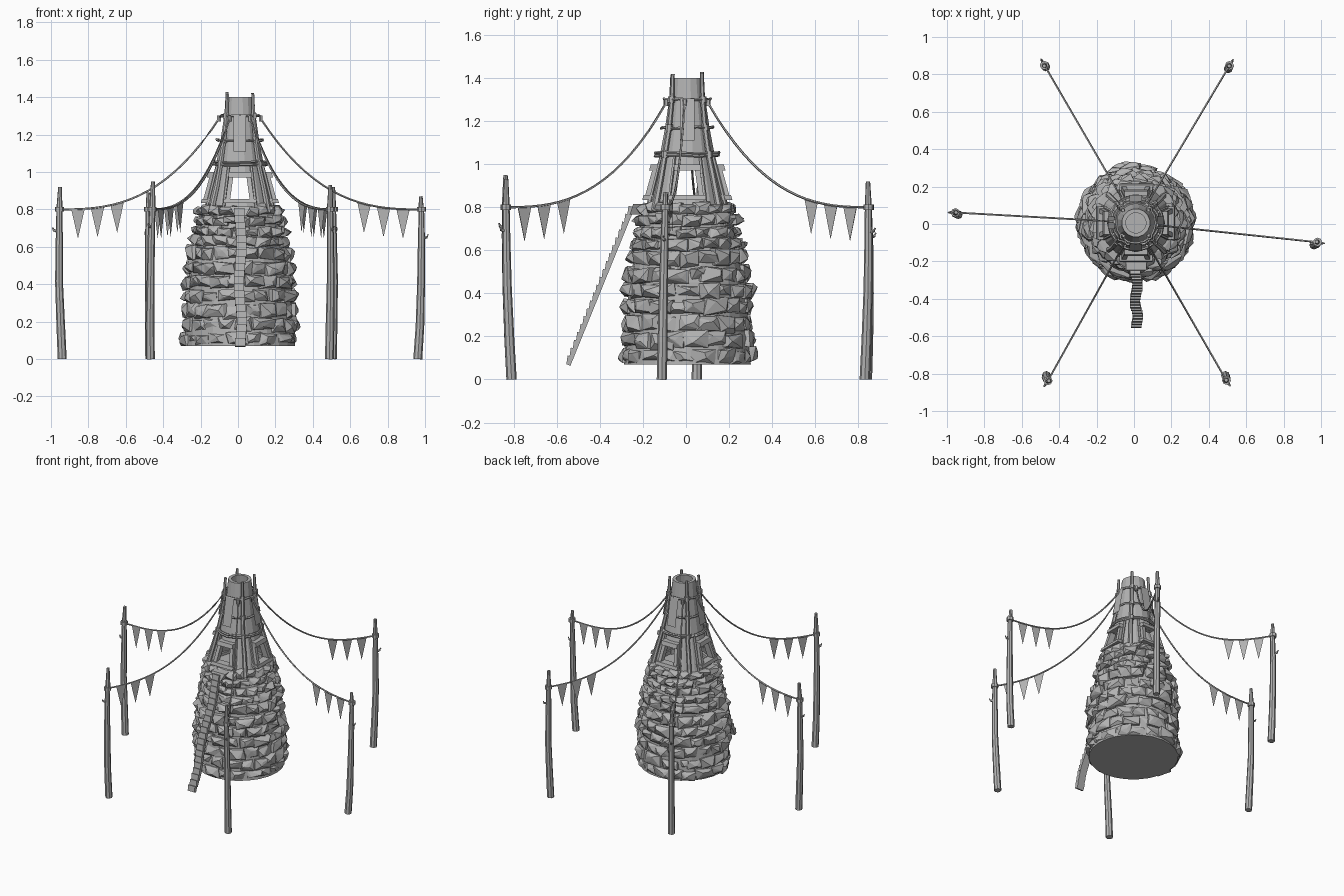
import bpy, bmesh, math, random
from mathutils import Vector, Matrix

if "Cube" in bpy.data.objects:
    bpy.data.objects.remove(bpy.data.objects["Cube"])

random.seed(7)
R = random.uniform
C = Vector((0.010, 0.006, 0))          # tower axis

grey = bpy.data.materials.new("weathered grey")
grey.diffuse_color = (0.45, 0.45, 0.45, 1)
grey.use_nodes = True
grey.node_tree.nodes["Principled BSDF"].inputs["Base Color"].default_value = grey.diffuse_color


def finish(name, bm, normals=True):
    if normals:
        bmesh.ops.recalc_face_normals(bm, faces=bm.faces)
    me = bpy.data.meshes.new(name)
    bm.to_mesh(me)
    bm.free()
    me.materials.append(grey)
    ob = bpy.data.objects.new(name, me)
    bpy.context.collection.objects.link(ob)
    return ob


def lathe(bm, profile, n, closed=False, offset=0.0):
    rings = [[bm.verts.new(C + Vector((r * math.cos(offset + i * math.tau / n),
                                       r * math.sin(offset + i * math.tau / n), z)))
              for i in range(n)] for r, z in profile]
    pairs = list(zip(rings, rings[1:]))
    if closed:
        pairs.append((rings[-1], rings[0]))
    else:
        bm.faces.new(rings[0])
        bm.faces.new(rings[-1])
    for a, b in pairs:
        for i in range(n):
            j = (i + 1) % n
            bm.faces.new((a[i], a[j], b[j], b[i]))


def tube(bm, path, radii, n=6, loop=False):
    path = [Vector(p) for p in path]
    m, rings = len(path), []
    for k, p in enumerate(path):
        if loop:
            t = path[(k + 1) % m] - path[k - 1]
        else:
            t = path[min(k + 1, m - 1)] - path[max(k - 1, 0)]
        t.normalize()
        u = t.cross(Vector((1, 0, 0) if abs(t.z) > 0.8 else (0, 0, 1))).normalized()
        v = t.cross(u)
        r = radii[k] if isinstance(radii, list) else radii
        rings.append([bm.verts.new(p + r * (u * math.cos(a) + v * math.sin(a)))
                      for a in (i * math.tau / n for i in range(n))])
    pairs = list(zip(rings, rings[1:]))
    if loop:
        pairs.append((rings[-1], rings[0]))
    else:
        bm.faces.new(rings[0])
        bm.faces.new(rings[-1])
    for a, b in pairs:
        for i in range(n):
            j = (i + 1) % n
            bm.faces.new((a[i], a[j], b[j], b[i]))


def hull(bm, pts):
    vs = [bm.verts.new(p) for p in pts]
    res = bmesh.ops.convex_hull(bm, input=vs)
    junk = {e for key in ("geom_interior", "geom_unused") for e in res[key]
            if isinstance(e, bmesh.types.BMVert)}
    bmesh.ops.delete(bm, geom=list(junk), context='VERTS')


def lerp_table(table, z):
    for (z0, r0), (z1, r1) in zip(table, table[1:]):
        if z <= z1:
            return r0 + (r1 - r0) * (z - z0) / (z1 - z0)
    return table[-1][1]


def polar(a, r, z):
    return C + Vector((math.cos(a) * r, math.sin(a) * r, z))


# Stone base: solid core plus courses of rough stones
bm = bmesh.new()
lathe(bm, [(0.295, 0.07), (0.27, 0.45), (0.24, 0.6), (0.20, 0.79)], 24)
finish("stone_core", bm)

OUT = [(0.0, 0.315), (0.45, 0.305), (0.6, 0.275), (0.72, 0.25), (0.85, 0.225)]
bm = bmesh.new()
z, row = 0.07, 0
while z < 0.77:
    h = 0.076 if z < 0.6 else 0.055
    count = 19 if z < 0.6 else 20
    for i in range(count):
        a = (i + 0.5 * (row % 2) + R(-0.2, 0.2)) * math.tau / count
        ro = lerp_table(OUT, z + h / 2) + R(-0.014, 0.014)
        w = math.pi * ro / count * R(1.0, 1.35)
        hz = h * R(0.42, 0.58)
        zc = z + h / 2 + R(-0.008, 0.008)
        t, n = Vector((-math.sin(a), math.cos(a), 0)), Vector((math.cos(a), math.sin(a), 0))
        local = [(sx * w * R(0.7, 1.05), d, sz * hz * R(0.6, 1.05))
                 for sx in (-1, 1) for sz in (-1, 1) for d in (-0.08, -R(0.012, 0.032))]
        local += [(R(-0.6, 0.6) * w, R(-0.008, 0.008), R(-0.5, 0.6) * hz) for _ in range(3)]
        pts = [C + t * x + n * (ro + y) + Vector((0, 0, max(0.07, zc + q))) for x, y, q in local]
        hull(bm, pts)
    z += h
    row += 1
finish("stone_courses", bm)

# Upper hollow tower with four openings
WALL = [(0.77, 0.205), (0.86, 0.180), (1.04, 0.130), (1.17, 0.105), (1.3, 0.086), (1.4, 0.076)]
bm = bmesh.new()
prof = [(r, z) for z, r in WALL] + [(max(r - 0.022, 0.05), z) for z, r in reversed(WALL)]
lathe(bm, prof, 16, closed=True, offset=math.pi / 16)
tower = finish("tower_wall", bm)

for k in range(2):
    bm = bmesh.new()
    rot = Matrix.Rotation(k * math.pi / 2, 3, 'Z')
    hull(bm, [C + rot @ Vector((x, y, z)) for y in (-0.4, 0.4)
              for x, z in ((-0.056, 0.855), (0.056, 0.855), (-0.038, 0.97), (0.038, 0.97))])
    cutter = finish("window_cutter", bm)
    cutter.hide_render = True
    mod = tower.modifiers.new("opening", 'BOOLEAN')
    mod.operation, mod.solver, mod.object = 'DIFFERENCE', 'EXACT', cutter
    bpy.context.view_layer.objects.active = tower
    bpy.ops.object.modifier_apply(modifier=mod.name)
    bpy.data.objects.remove(cutter)

# Window frames: sill, lintel and slanted jambs on each side
bm = bmesh.new()
panels = bmesh.new()
for k in range(4):
    rot = Matrix.Rotation(k * math.pi / 2, 3, 'Z')

    def bar(p, q, hw, r_in, r_out):
        (x0, z0), (x1, z1) = p, q
        d = Vector((x1 - x0, z1 - z0)).normalized()
        s = Vector((-d.y, d.x)) * hw
        pts = []
        for x, z in (p, q):
            for sg in (-1, 1):
                px, pz = x + sg * s.x, z + sg * s.y
                r = lerp_table(WALL, pz)
                pts += [C + rot @ Vector((px, -(r + e), pz)) for e in (r_in, r_out)]
        hull(bm, pts)

    bar((-0.088, 0.845), (0.088, 0.845), 0.011, -0.03, 0.022)
    bar((-0.062, 0.985), (0.062, 0.985), 0.014, -0.03, 0.028)
    for s in (-1, 1):
        bar((s * 0.066, 0.84), (s * 0.046, 0.985), 0.012, -0.025, 0.014)
    # Hanging cloth strips above each opening
    quad = [panels.verts.new(C + rot @ Vector(p)) for p in
            ((-0.033, -0.150, 1.11), (0.033, -0.150, 1.11), (0.033, -0.113, 1.305), (-0.033, -0.113, 1.305))]
    panels.faces.new(quad)
finish("window_frames", bm)
finish("cloth_strips", panels, False)

# Corner ribs rising past the rim
bm = bmesh.new()
for k in range(4):
    a = math.pi / 4 + k * math.pi / 2
    top = 1.425 + R(-0.01, 0.02)
    path = [polar(a + R(-0.03, 0.03), r, z) for r, z in
            ((0.215, 0.78), (0.178, 0.92), (0.145, 1.04), (0.117, 1.17), (0.102, 1.3), (0.096, top))]
    tube(bm, path, [0.016, 0.014, 0.013, 0.012, 0.011, 0.009], 6)
    # Lighter ribs either side of each corner
    for s in (-1, 1):
        b = a + s * 0.33
        tube(bm, [polar(b, lerp_table(WALL, q) + 0.004, q) for q in (0.79, 0.92, 1.04)], 0.008, 5)
finish("tower_ribs", bm)

# Lashed hoops around the ribs
bm = bmesh.new()
for z, r in ((1.04, 0.148), (1.053, 0.146), (1.17, 0.122), (1.30, 0.108)):
    tube(bm, [polar(i * math.tau / 16, r + R(-0.003, 0.003), z + R(-0.004, 0.004)) for i in range(16)],
         0.007, 5, loop=True)
for k in range(4):
    a = math.pi / 4 + k * math.pi / 2
    for z, r in ((1.045, 0.15), (1.17, 0.124), (1.3, 0.109)):
        tube(bm, [polar(a, r - 0.004, z - 0.014), polar(a, r - 0.006, z + 0.014)], 0.017, 6)
finish("tower_hoops", bm)

# Narrow stepped ramp leaning on the front
bm = bmesh.new()
lo, hi = Vector((0.012, -0.548, 0.068)), Vector((0.012, -0.250, 0.80))
N = 20
d = (hi - lo) / N
nrm = Vector((0, -d.z, d.y)).normalized()
for i in range(N):
    f = i / N
    sway = Vector((0.009 * math.sin(f * 11) * (1 - f * 0.3), 0, 0))
    p = lo + d * i + sway
    pts = []
    for s in (-0.027, 0.027):
        x = Vector((s, 0, 0))
        pts += [p + x - nrm * 0.012, p + d * 1.1 + x - nrm * 0.012,
                p + x + nrm * 0.008, p + d * 1.0 + x + nrm * 0.018]
    hull(bm, pts)
hull(bm, [Vector((0.012 + s * w, y, z)) for s in (-1, 1)
          for w, y, z in ((0.03, -0.262, 0.765), (0.055, -0.245, 0.815), (0.055, -0.18, 0.815), (0.03, -0.18, 0.765))])
finish("stepped_ramp", bm)

# Outer posts, ropes and pennants: base x, y, top x, y, height
POSTS = [(-0.94, 0.050, -0.952, 0.062, 0.92), (0.962, -0.112, 0.978, -0.095, 0.87),
         (0.505, 0.830, 0.508, 0.845, 0.92), (-0.470, 0.840, -0.478, 0.845, 0.89),
         (-0.470, -0.810, -0.455, -0.838, 0.95), (0.490, -0.810, 0.492, -0.835, 0.93)]
posts, ropes, flags = bmesh.new(), bmesh.new(), bmesh.new()
for bx, by, tx, ty, h in POSTS:
    b, t = Vector((bx, by, 0)), Vector((tx, ty, h))
    out = Vector((tx, ty, 0)).normalized()
    fr = (0, 0.2, 0.45, 0.7, 0.88, 1)
    path = [b.lerp(t, f) + out * (0.010 * math.sin(f * math.pi)) + Vector((R(-0.002, 0.002), 0, 0)) for f in fr]
    tube(posts, path, [0.024, 0.023, 0.021, 0.019, 0.016, 0.010], 8)
    # Broken twig and rope wrap
    k = b.lerp(t, 0.74) + out * 0.01
    tube(posts, [k, k + out * 0.026 + Vector((0, 0, 0.008)), k + out * 0.034 + Vector((0, 0, 0.022))],
         [0.009, 0.007, 0.004], 5)
    tie = b.lerp(t, 0.8 / h) + out * 0.005
    tube(ropes, [tie - Vector((0, 0, 0.012)), tie + Vector((0, 0, 0.012))], 0.024, 8)

    start = polar(math.atan2(ty - C.y, tx - C.x), 0.112, 1.285)

    def rope(f):
        p = start.lerp(tie, f)
        p.z = 0.8 + 0.485 * (1 - f) ** 2.7
        return p
    tube(ropes, [rope(i / 18) for i in range(19)], 0.0055, 5)
    tube(ropes, [start - Vector((0, 0, 0.016)), start + Vector((0, 0, 0.016))], 0.012, 6)

    L = (tie - start).xy.length
    for dist, drop in ((0.10, 0.158), (0.205, 0.158), (0.31, 0.155)):
        f, w = 1 - dist / L, 0.036 / L
        tip = rope(f) - Vector((0, 0, drop))
        flags.faces.new([flags.verts.new(p) for p in (rope(f - w), rope(f + w), tip)])
finish("outer_posts", posts)
finish("ropes", ropes)
finish("pennants", flags, False)
